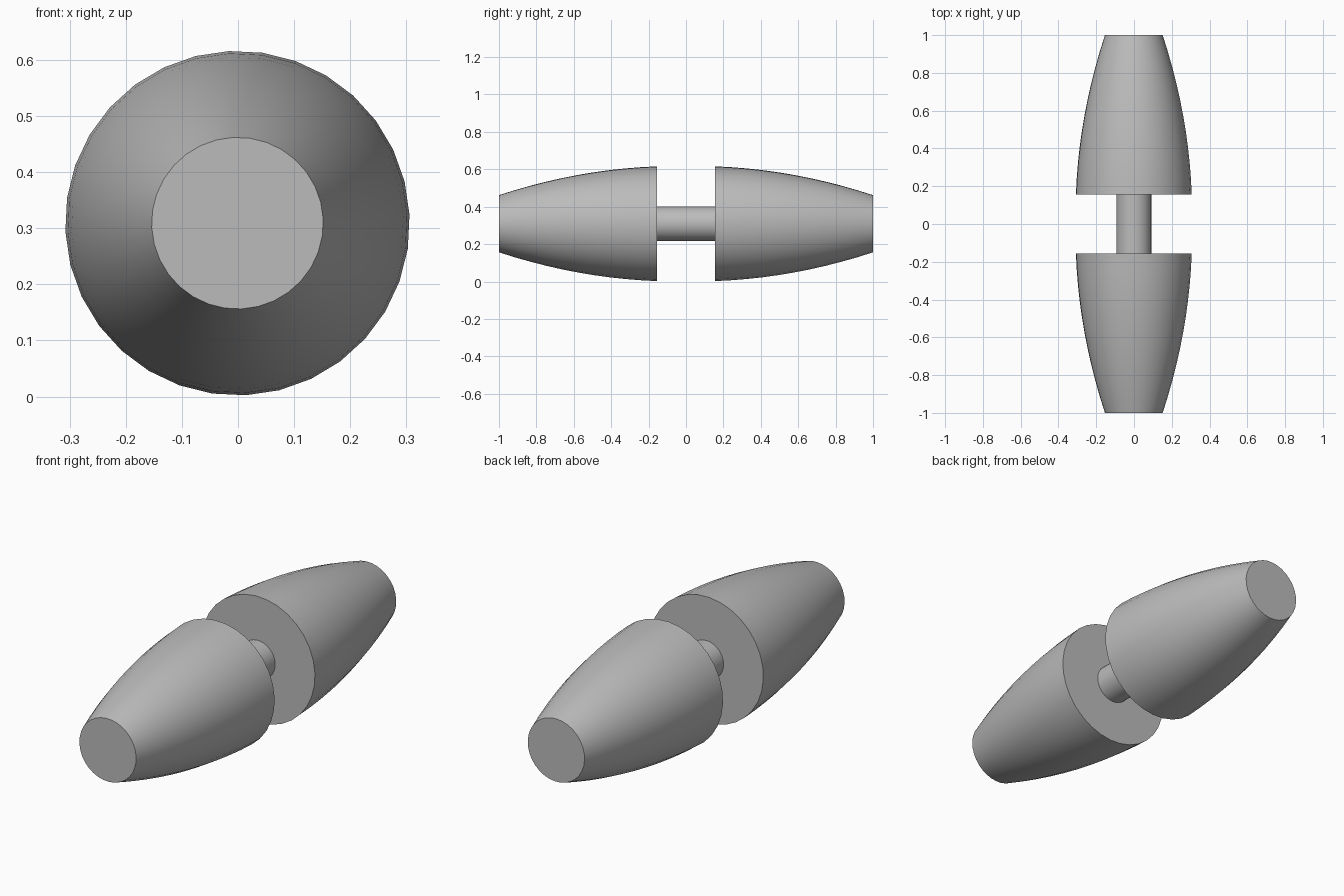
import bpy, bmesh, math
from mathutils import Matrix, Vector

cube = bpy.data.objects.get("Cube")
if cube:
    bpy.data.objects.remove(cube, do_unlink=True)

CENTRE = Vector((-0.001, 0, 0.309))
SIDES = 32

grey = bpy.data.materials.new("plain grey")
grey.use_nodes = True
colour = (0.5, 0.5, 0.5, 1)
grey.diffuse_color = colour
grey.node_tree.nodes["Principled BSDF"].inputs["Base Color"].default_value = colour


def lathe(name, profile):
    """Closed solid turned about the y axis from (radius, y) points."""
    bm = bmesh.new()
    rings = []
    for radius, y in profile:
        ring = []
        for i in range(SIDES):
            a = math.tau * (i + 0.25) / SIDES
            ring.append(bm.verts.new((radius * math.cos(a), y, radius * math.sin(a))))
        rings.append(ring)
    for a, b in zip(rings, rings[1:]):
        for i in range(SIDES):
            j = (i + 1) % SIDES
            bm.faces.new((a[i], a[j], b[j], b[i]))
    bm.faces.new(rings[0])
    bm.faces.new(rings[-1])
    bmesh.ops.recalc_face_normals(bm, faces=bm.faces)
    mesh = bpy.data.meshes.new(name)
    bm.to_mesh(mesh)
    bm.free()
    mesh.materials.append(grey)
    obj = bpy.data.objects.new(name, mesh)
    obj.location = CENTRE
    bpy.context.collection.objects.link(obj)
    bpy.ops.object.select_all(action="DESELECT")
    obj.select_set(True)
    bpy.context.view_layer.objects.active = obj
    bpy.ops.object.shade_smooth_by_angle(angle=math.radians(35))
    return obj


# Tapered, gently bulging body at each end
INNER, OUTER, STEPS = 0.155, 1.0, 10
for name, side in (("front_body", -1), ("back_body", 1)):
    profile = []
    for k in range(STEPS + 1):
        t = k / STEPS
        profile.append((0.307 - 0.03 * t - 0.124 * t * t,
                        side * (INNER + (OUTER - INNER) * t)))
    lathe(name, profile)

# Thin rod joining the two bodies
lathe("connecting_rod", [(0.093, -INNER - 0.01), (0.093, INNER + 0.01)])
